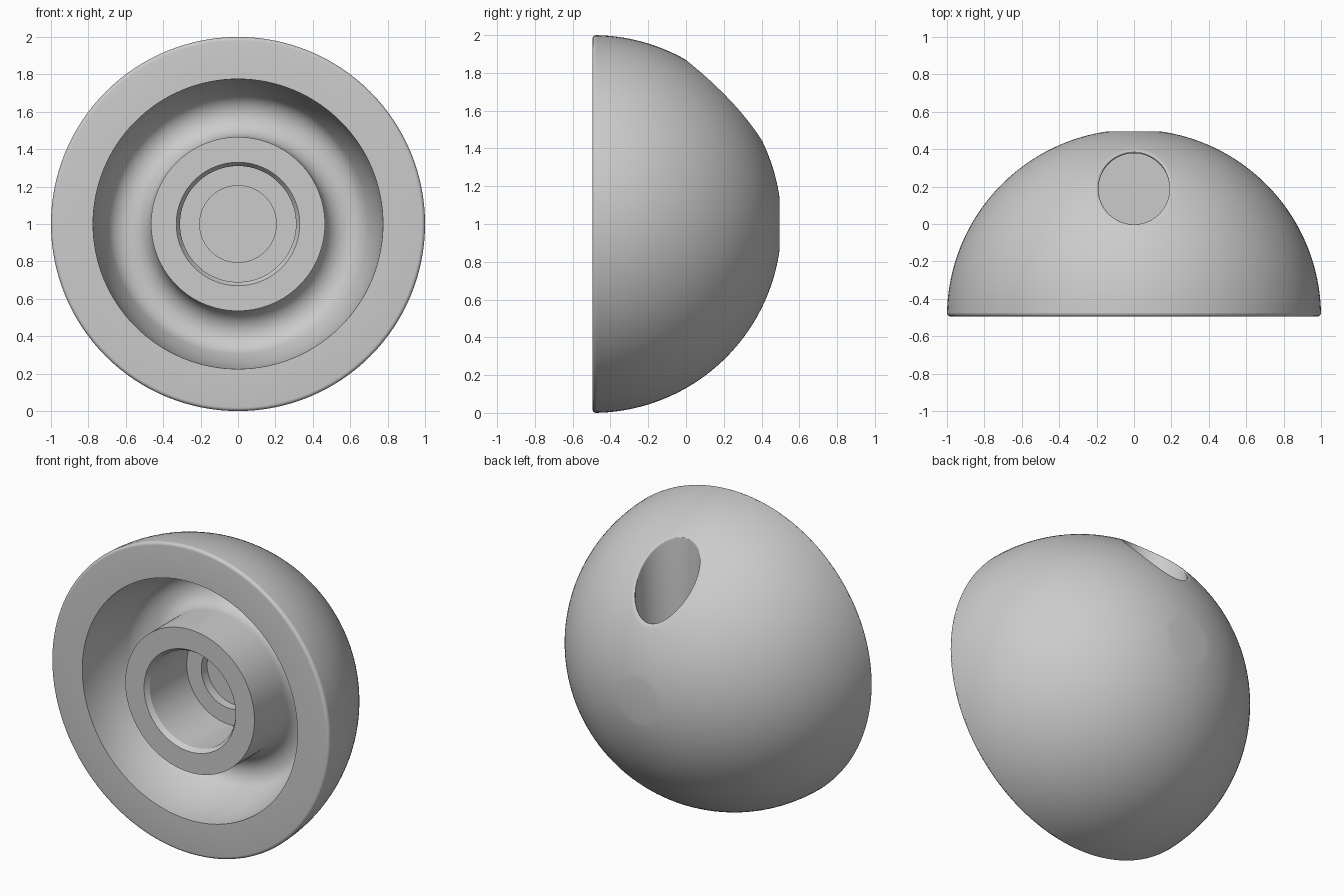
import bpy, bmesh
from math import sin, cos, pi, radians, sqrt, atan2

if "Cube" in bpy.data.objects:
    bpy.data.objects.remove(bpy.data.objects["Cube"], do_unlink=True)

FRONT = -0.495      # plane of the open face and centre of the dome
SEGMENTS = 128

grey = bpy.data.materials.new("plain grey")
grey.use_nodes = True
colour = (0.6, 0.6, 0.6, 1)
grey.diffuse_color = colour
grey.node_tree.nodes["Principled BSDF"].inputs["Base Color"].default_value = colour


def arc(cr, cy, radius, start, end, steps):
    """Points (r, y) along an arc, angles in degrees."""
    angles = [radians(start + (end - start) * i / steps) for i in range(steps + 1)]
    return [(cr + radius * cos(a), cy + radius * sin(a)) for a in angles]


def make_object(name, bm):
    bmesh.ops.remove_doubles(bm, verts=bm.verts, dist=1e-5)
    bmesh.ops.recalc_face_normals(bm, faces=bm.faces)
    mesh = bpy.data.meshes.new(name)
    bm.to_mesh(mesh)
    bm.free()
    obj = bpy.data.objects.new(name, mesh)
    bpy.context.collection.objects.link(obj)
    mesh.materials.append(grey)
    return obj


# Half section of the knob: dome, rim, rounded groove, hub, stepped bore
fillet = 0.12
groove_r, hub_r = 0.775, 0.465
fillet_r = hub_r + fillet
fillet_depth = sqrt((groove_r - fillet) ** 2 - fillet_r ** 2)
touch = atan2(fillet_depth, fillet_r) * 180 / pi

profile = [(0, 0.495)]
profile += arc(0, FRONT, 1, 82, 1.15, 48)
profile += arc(0.98, FRONT + 0.02, 0.02, 0, -90, 5)
profile += arc(0, FRONT, groove_r, 0, touch, 10)
profile += arc(fillet_r, FRONT + fillet_depth, fillet, touch, 180, 20)
profile += [(hub_r, FRONT), (0.33, FRONT), (0.31, FRONT + 0.03),
            (0.31, -0.085), (0.205, -0.085), (0.205, -0.025), (0, -0.025)]

bm = bmesh.new()
points = [bm.verts.new((r, y, 1)) for r, y in profile]
edges = [bm.edges.new(pair) for pair in zip(points, points[1:])]
bmesh.ops.spin(bm, geom=points + edges, cent=(0, 0, 1), axis=(0, 1, 0),
               angle=2 * pi, steps=SEGMENTS, use_duplicate=False)
knob = make_object("domed_knob", bm)

# Vertical hole cutter whose upper end flares along the dome to round the lip
HOLE_Y, HOLE_R, FLOOR = 0.188, 0.19, 1.2


def dome_height(x, y):
    return 1 + sqrt(1 - x * x - (y - FRONT) ** 2)


bm = bmesh.new()
columns = []
count = 96
for i in range(count):
    a = 2 * pi * i / count
    flare = 0.004 + 0.014 * (1 + sin(a))

    def place(r, z):
        return bm.verts.new((r * cos(a), HOLE_Y + r * sin(a), z))

    def surface(r):
        return dome_height(r * cos(a), HOLE_Y + r * sin(a))

    column = [place(HOLE_R, FLOOR)]
    for k in range(6):
        t = k / 5 * pi / 2
        r = HOLE_R + flare * (1 - cos(t))
        column.append(place(r, surface(r) - flare * (1 - sin(t)) + 0.001 * k / 5))
    column.append(place(HOLE_R + flare, 2.2))
    columns.append(column)

for left, right in zip(columns, columns[1:] + columns[:1]):
    for k in range(len(left) - 1):
        bm.faces.new((left[k], right[k], right[k + 1], left[k + 1]))
bm.faces.new([c[0] for c in columns])
bm.faces.new([c[-1] for c in columns])
cutter = make_object("hole_cutter", bm)
cutter.hide_render = True

# Cut the hole, then shade smooth with sharp edges kept
cut = knob.modifiers.new("side_hole", "BOOLEAN")
cut.operation = "DIFFERENCE"
cut.solver = "EXACT"
cut.object = cutter
bpy.ops.object.select_all(action="DESELECT")
knob.select_set(True)
bpy.context.view_layer.objects.active = knob
bpy.ops.object.modifier_apply(modifier=cut.name)
bpy.data.objects.remove(cutter, do_unlink=True)
bpy.ops.object.shade_smooth_by_angle(angle=radians(30))
